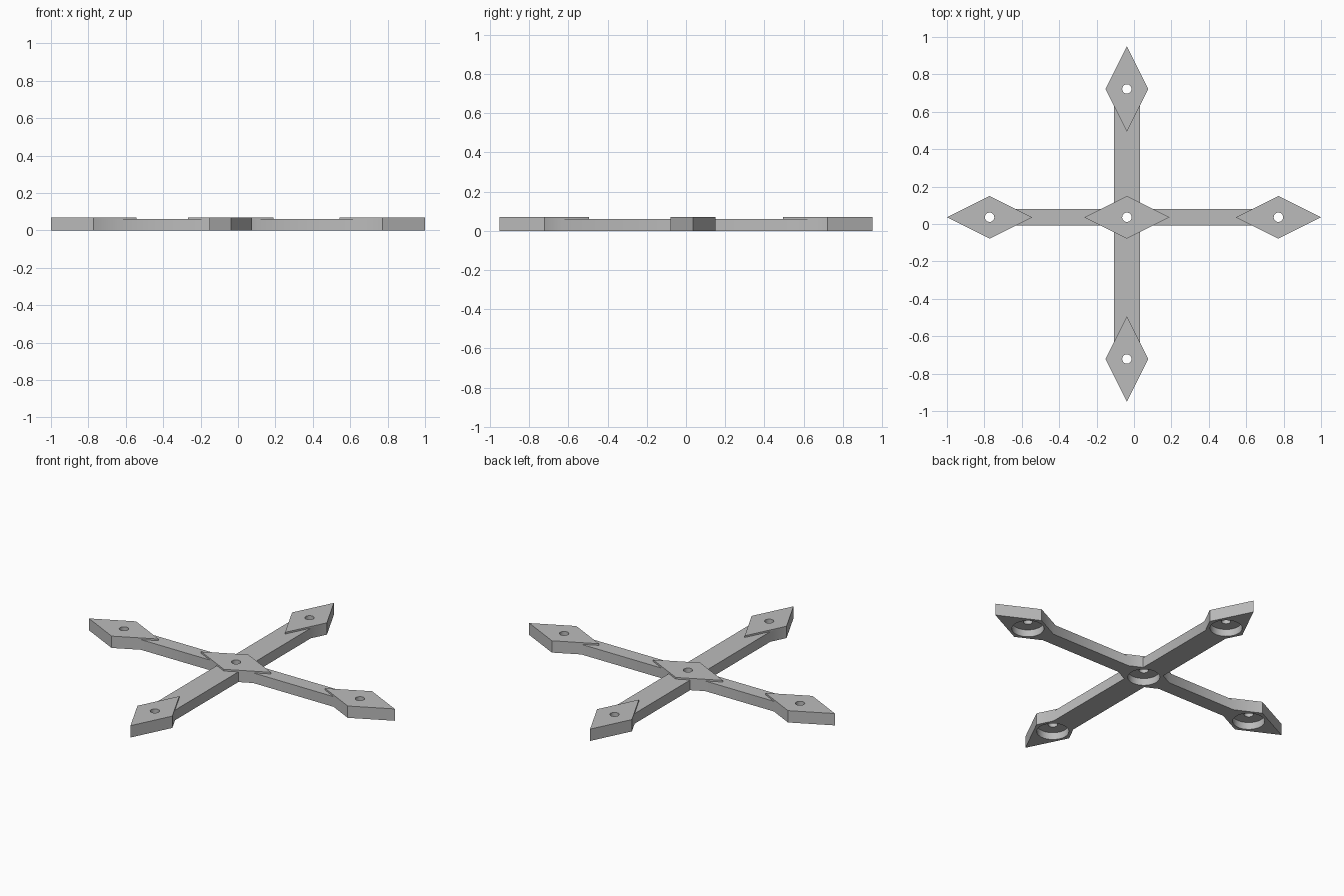
import bpy
import bmesh

if "Cube" in bpy.data.objects:
    bpy.data.objects.remove(bpy.data.objects["Cube"], do_unlink=True)

HUB_X, HUB_Y = -0.038, 0.036
END_X, END_Y = 0.772, 0.722
PAD_LONG, PAD_SHORT, PAD_TOP = 0.228, 0.114, 0.07
BAR_TOP = 0.06

grey = bpy.data.materials.new("plain_grey")
grey.use_nodes = True
grey.diffuse_color = (0.5, 0.5, 0.5, 1)
grey.node_tree.nodes["Principled BSDF"].inputs["Base Color"].default_value = (0.5, 0.5, 0.5, 1)


def prism(name, outline, top):
    """Extrude a flat outline from the ground up to the given height."""
    bm = bmesh.new()
    face = bm.faces.new([bm.verts.new((x, y, 0)) for x, y in outline])
    up = bmesh.ops.extrude_face_region(bm, geom=[face])["geom"]
    bmesh.ops.translate(bm, vec=(0, 0, top),
                        verts=[g for g in up if isinstance(g, bmesh.types.BMVert)])
    bmesh.ops.recalc_face_normals(bm, faces=bm.faces)
    mesh = bpy.data.meshes.new(name)
    bm.to_mesh(mesh)
    bm.free()
    mesh.materials.append(grey)
    obj = bpy.data.objects.new(name, mesh)
    bpy.context.collection.objects.link(obj)
    return obj


def bar(name, x0, x1, y0, y1):
    return prism(name, [(x0, y0), (x1, y0), (x1, y1), (x0, y1)], BAR_TOP)


def diamond(name, x, y, rx, ry):
    return prism(name, [(x + rx, y), (x, y + ry), (x - rx, y), (x, y - ry)], PAD_TOP)


def cylinder(name, x, y, radius, z0, z1):
    bpy.ops.mesh.primitive_cylinder_add(vertices=48, radius=radius, depth=z1 - z0,
                                        location=(x, y, (z0 + z1) / 2))
    obj = bpy.context.object
    obj.name = name
    obj.data.materials.append(grey)
    return obj


def combine(target, tool, operation):
    """Apply a boolean and discard the tool object."""
    mod = target.modifiers.new(operation, "BOOLEAN")
    mod.operation, mod.object, mod.solver = operation, tool, "EXACT"
    bpy.context.view_layer.objects.active = target
    bpy.ops.object.modifier_apply(modifier=mod.name)
    bpy.data.objects.remove(tool, do_unlink=True)


# Crossed bars: narrow along x, wide along y
frame = bar("cross_frame", -END_X, END_X, HUB_Y - 0.043, HUB_Y + 0.043)
combine(frame, bar("wide_bar", HUB_X - 0.07, HUB_X + 0.07, -END_Y, END_Y), "UNION")

# Diamond pads at the hub and the four ends, pointing along their bars
pads = [(HUB_X, HUB_Y, True), (-END_X, HUB_Y, True), (END_X, HUB_Y, True),
        (HUB_X, -END_Y, False), (HUB_X, END_Y, False)]
for x, y, along_x in pads:
    rx, ry = (PAD_LONG, PAD_SHORT) if along_x else (PAD_SHORT, PAD_LONG)
    combine(frame, diamond("diamond_pad", x, y, rx, ry), "UNION")

# Screw holes with wide recesses underneath
for x, y, _ in pads:
    combine(frame, cylinder("recess_cutter", x, y, 0.086, -0.05, 0.042), "DIFFERENCE")
    combine(frame, cylinder("hole_cutter", x, y, 0.025, -0.05, 0.15), "DIFFERENCE")

# Smooth round walls, crisp edges elsewhere
bpy.ops.object.select_all(action="DESELECT")
frame.select_set(True)
bpy.context.view_layer.objects.active = frame
bpy.ops.object.shade_smooth_by_angle(angle=0.5)
